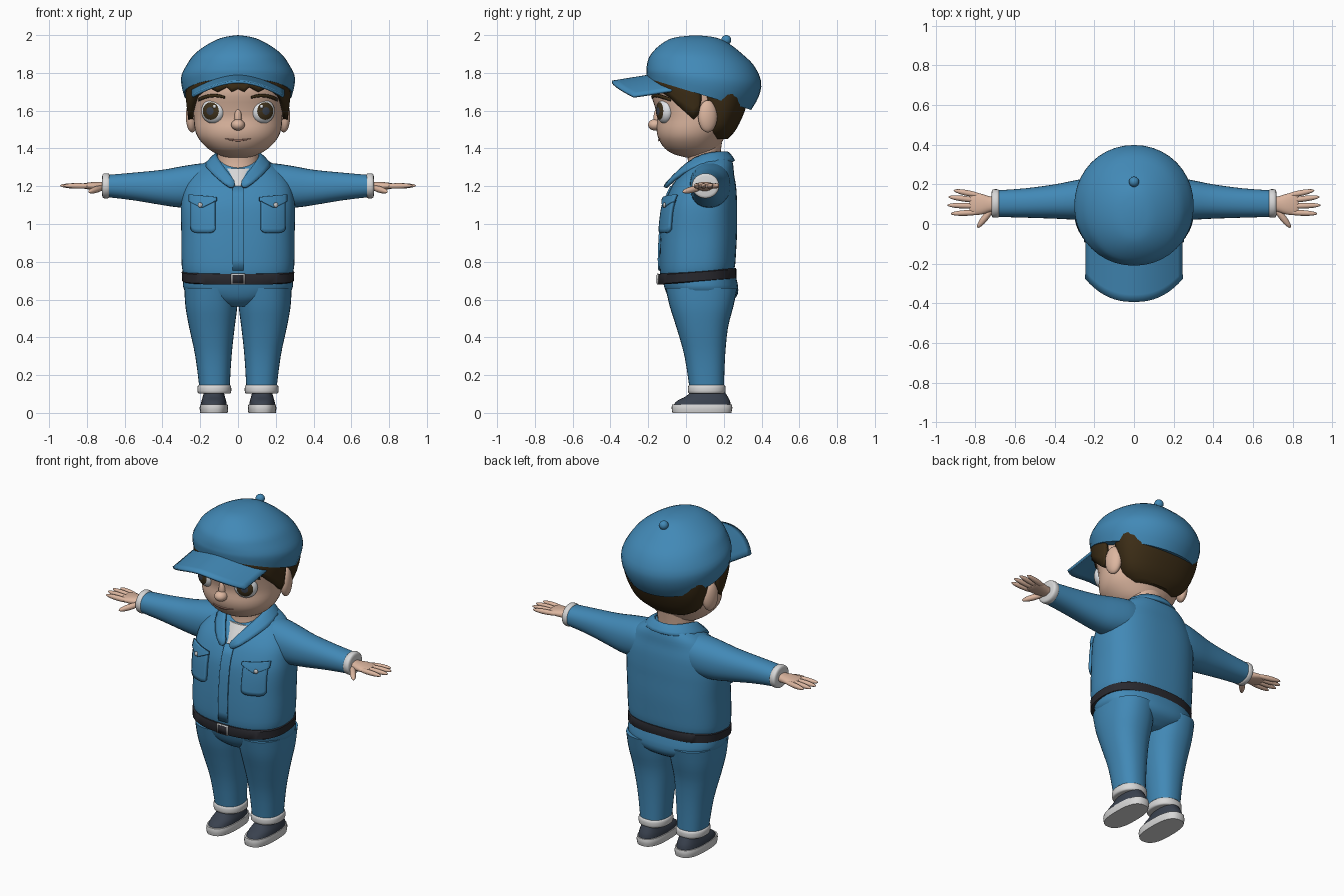
import bpy, bmesh, math
from mathutils import Matrix, Vector

if "Cube" in bpy.data.objects:
    bpy.data.objects.remove(bpy.data.objects["Cube"])


def material(name, rgb):
    m = bpy.data.materials.new(name)
    m.diffuse_color = (*rgb, 1)
    m.use_nodes = True
    m.node_tree.nodes["Principled BSDF"].inputs["Base Color"].default_value = m.diffuse_color
    return m


BLUE = material("uniform blue", (0.054, 0.25, 0.47))
SKIN = material("skin", (0.72, 0.47, 0.35))
HAIR = material("dark brown hair", (0.045, 0.026, 0.008))
BLACK = material("belt black", (0.022, 0.022, 0.028))
WHITE = material("cloth white", (0.68, 0.68, 0.68))
NAVY = material("shoe navy", (0.042, 0.054, 0.078))
EYE = material("eye white", (0.75, 0.77, 0.80))
IRIS = material("iris brown", (0.05, 0.032, 0.012))
LIP = material("lip", (0.48, 0.25, 0.19))
METAL = material("button silver", (0.55, 0.55, 0.55))


def finish(name, bm, mats, mirror=False, thick=0, subsurf=0):
    """Turn a bmesh into an object with optional mirror, thickness and smoothing."""
    bmesh.ops.recalc_face_normals(bm, faces=bm.faces)
    me = bpy.data.meshes.new(name)
    bm.to_mesh(me)
    bm.free()
    for m in mats if isinstance(mats, list) else [mats]:
        me.materials.append(m)
    ob = bpy.data.objects.new(name, me)
    bpy.context.collection.objects.link(ob)
    if mirror:
        ob.modifiers.new("mirror", 'MIRROR')
    if subsurf:
        ob.modifiers.new("smooth", 'SUBSURF').levels = subsurf
    if thick:
        s = ob.modifiers.new("thickness", 'SOLIDIFY')
        s.thickness, s.offset = thick, 0
    return ob


def refine(secs, k=3):
    """Smoothly interpolate cross-sections (position, u0, u1, v0, v1, tilt)."""
    secs = [tuple(s) + (0,) * (6 - len(s)) for s in secs]
    out = []
    for i in range(len(secs) - 1):
        p = [secs[max(i - 1, 0)], secs[i], secs[i + 1], secs[min(i + 2, len(secs) - 1)]]
        for j in range(k):
            t = j / k
            out.append([0.5 * (2 * b + (c - a) * t + (2 * a - 5 * b + 4 * c - d) * t * t
                               + (3 * b - a - 3 * c + d) * t ** 3) for a, b, c, d in zip(*p)])
    return out + [list(secs[-1])]


def loft(name, secs, mat, axis='z', n=2.0, mirror=False, seg=32):
    """Skin superellipse rings along z (u=x, v=y) or along x (u=y, v=z)."""
    bm, rings = bmesh.new(), []
    for t, u0, u1, v0, v1, tilt in secs:
        ring = []
        for i in range(seg):
            a = 2 * math.pi * i / seg
            c, s = math.cos(a), math.sin(a)
            du = math.copysign(abs(c) ** (2 / n), c) * (u1 - u0) / 2
            dv = math.copysign(abs(s) ** (2 / n), s) * (v1 - v0) / 2
            u, v = (u0 + u1) / 2 + du, (v0 + v1) / 2 + dv
            ring.append(bm.verts.new((u, v, t + tilt * dv) if axis == 'z' else (t, u, v)))
        rings.append(ring)
    for a, b in zip(rings, rings[1:]):
        for i in range(seg):
            j = (i + 1) % seg
            bm.faces.new((a[i], a[j], b[j], b[i]))
    bm.faces.new(rings[0])
    bm.faces.new(rings[-1])
    return finish(name, bm, mat, mirror)


def section(secs, z):
    for a, b in zip(secs, secs[1:]):
        if a[0] <= z <= b[0]:
            t = (z - a[0]) / (b[0] - a[0])
            return [p + (q - p) * t for p, q in zip(a, b)]
    return secs[-1] if z > secs[-1][0] else secs[0]


def front_y(secs, x, z, n):
    _, u0, u1, v0, v1, _ = section(secs, z)
    f = max(0, 1 - min(1, abs(x) / u1) ** n) ** (1 / n)
    return (v0 + v1) / 2 - (v1 - v0) / 2 * f


def strip(name, rows, mat, mirror=False, thick=0.01, subsurf=0):
    """Quad sheet through rows of points, given thickness."""
    bm = bmesh.new()
    g = [[bm.verts.new(p) for p in r] for r in rows]
    for a, b in zip(g, g[1:]):
        for i in range(len(a) - 1):
            bm.faces.new((a[i], a[i + 1], b[i + 1], b[i]))
    return finish(name, bm, mat, mirror, thick, subsurf)


def patch(name, x0, x1, lo, hi, body, n, off, mat, mirror=False, thick=0.01, nz=8):
    """Plate that follows the front of a lofted body between curves lo(x) and hi(x)."""
    rows = []
    for i in range(13):
        x = x0 + (x1 - x0) * i / 12
        zs = [lo(x) + (hi(x) - lo(x)) * j / nz for j in range(nz + 1)]
        rows.append([(x, front_y(body, x, z, n) - off, z) for z in zs])
    return strip(name, rows, mat, mirror, thick)


def ball(name, pos, r, mat, mirror=False, rot=None, rule=None):
    bm = bmesh.new()
    bmesh.ops.create_uvsphere(bm, u_segments=24, v_segments=20, radius=1)
    if rule:
        for f in bm.faces:
            f.material_index = rule(f.calc_center_median())
    rot = rot or Matrix()
    bm.transform(Matrix.Translation(pos) @ rot @ Matrix.Diagonal((*r, 1)))
    return finish(name, bm, mat, mirror)


def finger(name, a, b, r):
    a, b = Vector(a), Vector(b)
    q = (b - a).to_track_quat('Z', 'Y').to_matrix().to_4x4()
    ball(name, (a + b) / 2, (r, r, (b - a).length / 2), SKIN, True, q)


def sym(z, w, y0, y1, tilt=0):
    return (z, -w, w, y0, y1, tilt)


# Jacket, belt, trousers
torso = refine([sym(.725, .285, -.13, .25, .075), sym(.77, .297, -.14, .26, .06),
                sym(.85, .30, -.14, .265), sym(.95, .30, -.135, .27), sym(1.05, .303, -.125, .27),
                sym(1.12, .30, -.11, .27), sym(1.20, .285, -.075, .265), sym(1.26, .25, -.03, .255),
                sym(1.31, .20, .02, .25), sym(1.35, .13, .06, .24)])
loft("jacket", torso, BLUE, n=2.5, seg=48)
loft("sleeve", refine([(.1, .02, .23, 1.10, 1.325), (.2, .02, .235, 1.09, 1.32),
                       (.3, .022, .22, 1.087, 1.305), (.4, .027, .20, 1.10, 1.287),
                       (.55, .032, .18, 1.125, 1.272), (.69, .036, .17, 1.142, 1.26)]),
     BLUE, 'x', 2.2, True)
belt = [sym(z, w, -.09 - w * .19, .21 + w * .19, .075)
        for z, w in ((.694, .285), (.699, .296), (.745, .298), (.751, .287))]
loft("belt", belt, BLACK, n=2.5, seg=48)
loft("hips", refine([sym(.562, .08, -.04, .19), sym(.6, .2, -.085, .255), sym(.65, .285, -.11, .277),
                     sym(.72, .287, -.125, .262, .075)]), BLUE, n=2.4, seg=48)
loft("trouser_leg", refine([(.12, .045, .203, .02, .2), (.3, .034, .226, -.008, .207),
                            (.45, .018, .258, -.05, .222), (.56, .004, .278, -.085, .25),
                            (.66, .0, .284, -.108, .272)]), BLUE, n=2.3, mirror=True)

# Rolled cuffs and shoes
loft("trouser_cuff", refine([(.102, .05, .2, .025, .195), (.108, .037, .213, .012, .208),
                             (.142, .037, .213, .012, .208), (.149, .05, .2, .025, .195)]),
     WHITE, n=2.2, mirror=True)
loft("sleeve_cuff", refine([(.678, .045, .16, 1.15, 1.252), (.685, .033, .174, 1.137, 1.267),
                            (.712, .033, .174, 1.137, 1.267), (.719, .045, .16, 1.15, 1.252)]),
     WHITE, 'x', mirror=True)
loft("shoe_sole", refine([(0, .055, .2, -.072, .24, 0), (.025, .052, .203, -.076, .245, 0),
                          (.045, .055, .2, -.074, .243, 0)]), WHITE, n=2.6, mirror=True)
loft("shoe_upper", refine([(.04, .06, .197, -.068, .238), (.065, .063, .193, -.045, .232),
                           (.088, .07, .186, .0, .22), (.12, .078, .178, .035, .2)]),
     NAVY, n=2.4, mirror=True)

# Jacket details: placket, pockets, buttons, collar, buckle
patch("placket", -.03, .03, lambda x: .755, lambda x: 1.2, torso, 2.5, .004, BLUE)
patch("pocket", .12, .247, lambda x: .953 + .02 * abs((x - .183) / .064) ** 6,
      lambda x: 1.13, torso, 2.5, .012, BLUE, True, .018)
patch("pocket_flap", .113, .257, lambda x: 1.085 + .5 * abs(x - .19), lambda x: 1.14 + .1 * (x - .11),
      torso, 2.5, .022, BLUE, True, .014)
ball("pocket_button", (.2, front_y(torso, .2, 1.105, 2.5) - .031, 1.1), (.013, .009, .013), METAL, True)
inner = [(.008, -.10, 1.215), (.065, -.035, 1.285), (.113, .05, 1.355),
         (.115, .14, 1.378), (.07, .205, 1.378), (0, .222, 1.378)]
outer = [(.035, -.118, 1.18), (.11, -.062, 1.24), (.175, .035, 1.303),
         (.172, .16, 1.325), (.1, .24, 1.332), (0, .26, 1.332)]
middle = [tuple((a + b) / 2 + d for a, b, d in zip(p, q, (0, 0, .008))) for p, q in zip(inner, outer)]
strip("collar", [inner, middle, outer], BLUE, True, .016, 1)
for nm, s, y, mt in (("buckle", .036, -.149, METAL), ("buckle_inset", .029, -.153, BLACK)):
    strip(nm, [[(x, y, .708 + z) for z in (-s * .8, s * .8)] for x in (-s, s)], mt, thick=.008)

# Neck and undershirt
loft("undershirt", refine([sym(1.19, .09, -.085, .2), sym(1.24, .105, -.052, .2),
                           sym(1.295, .118, -.008, .19)]), WHITE)
loft("neck", refine([sym(1.26, .112, .0, .18), sym(1.33, .107, .01, .178), sym(1.43, .115, .0, .19)]), SKIN)

# Hands
loft("palm", refine([(.69, .07, .135, 1.175, 1.225), (.73, .06, .14, 1.175, 1.223),
                     (.77, .048, .152, 1.18, 1.222), (.815, .045, .158, 1.187, 1.216),
                     (.83, .06, .145, 1.194, 1.21)]), SKIN, 'x', 2.3, True, 20)
for nm, a, b in (("index_finger", (.76, .06), (.925, .052)), ("middle_finger", (.77, .09), (.942, .095)),
                 ("ring_finger", (.77, .117), (.937, .137)), ("little_finger", (.76, .14), (.91, .17))):
    finger(nm, (*a, 1.2), (*b, 1.203), .0145)
finger("thumb", (.71, .085, 1.195), (.79, -.018, 1.17), .017)

# Head
head = refine([sym(1.352, .06, .0, .12), sym(1.37, .11, -.065, .14), sym(1.40, .16, -.112, .17),
               sym(1.45, .207, -.145, .2), sym(1.50, .228, -.156, .23), sym(1.56, .235, -.152, .25),
               sym(1.62, .238, -.165, .26), sym(1.70, .24, -.187, .27), sym(1.78, .23, -.17, .27),
               sym(1.85, .17, -.1, .22)])
HN = 2.1
loft("head", head, SKIN, n=HN, seg=40)
ball("ear", (.243, .115, 1.57), (.032, .052, .085), SKIN, True, Matrix.Rotation(.25, 4, 'Z'))
ball("nose", (0, -.163, 1.525), (.036, .038, .03), SKIN)
ball("nose_bridge", (0, -.15, 1.56), (.02, .022, .055), SKIN)


def eye_rule(c):
    r = math.hypot(c.x, c.y)
    return 2 if r < .3 else 1 if r < .72 else 0


ball("eye", (.132, -.112, 1.598), (.066, .066, .042), [EYE, IRIS, NAVY], True,
     Matrix.Rotation(math.radians(24), 4, 'Z') @ Matrix.Rotation(math.radians(90), 4, 'X'), eye_rule)
ball("eye_glint", (.125, -.156, 1.622), (.009, .004, .009), EYE, True)
patch("eyebrow", .07, .205, lambda x: 1.672 - 3 * (x - .12) ** 2,
      lambda x: 1.688 - 3.5 * (x - .13) ** 2, head, HN, .006, HAIR, True, .009, 2)
patch("mouth", -.068, .068, lambda x: 1.439 + 3 * x * x,
      lambda x: 1.447 + 1.3 * x * x, head, HN, .002, LIP, False, .006, 2)

# Hair: back volume plus a jagged fringe with sideburns
loft("back_hair", refine([sym(1.45, .13, .09, .22), sym(1.5, .205, .07, .265), sym(1.6, .25, .06, .312),
                          sym(1.7, .268, .04, .335), sym(1.76, .26, .02, .33)]), HAIR, n=2.2)
half = [(0, 1.715), (7, 1.70), (13, 1.725), (24, 1.70), (34, 1.72), (46, 1.70), (58, 1.675),
        (68, 1.63), (78, 1.59), (88, 1.555), (94, 1.58), (98, 1.66)]
rows = []
for ang, low in half:
    row = []
    for j in range(5):
        z = low + (1.79 - low) * j / 4
        _, _, w, v0, v1, _ = section(head, z)
        g = .016 + .016 * j / 4
        a = math.radians(ang)
        row.append((math.sin(a) * (w + g), (v0 + v1) / 2 - math.cos(a) * ((v1 - v0) / 2 + g * .6), z))
    rows.append(row)
strip("fringe", rows, HAIR, True, .026)

# Cap: tilted dome, curved brim, top button
loft("cap_dome", refine([sym(1.688, .288, -.205, .345, -.305), sym(1.74, .30, -.21, .385, -.22),
                         sym(1.79, .298, -.209, .398, -.12), sym(1.85, .267, -.203, .36, -.04),
                         sym(1.90, .23, -.185, .298), sym(1.95, .163, -.135, .235),
                         sym(1.985, .09, -.07, .165), sym(1.997, .025, .02, .085)]), BLUE, n=2.05, seg=40)
rows = []
for i in range(21):
    u = i / 10 - 1
    yi, yo = -.17 + .13 * u * u, -.392 + .115 * abs(u) ** 2.4
    rows.append([(.242 * u, yi + (yo - yi) * v / 6, 1.788 - .036 * v / 6 - .078 * abs(u) ** 1.8)
                 for v in range(7)])
strip("cap_brim", rows, BLUE, thick=.014)
ball("cap_button", (0, .213, 1.974), (.026, .026, .026), BLUE)

# Smooth shading with sharp edges kept
for ob in bpy.context.collection.objects:
    ob.select_set(True)
    bpy.context.view_layer.objects.active = ob
bpy.ops.object.shade_smooth_by_angle(angle=math.radians(40))
